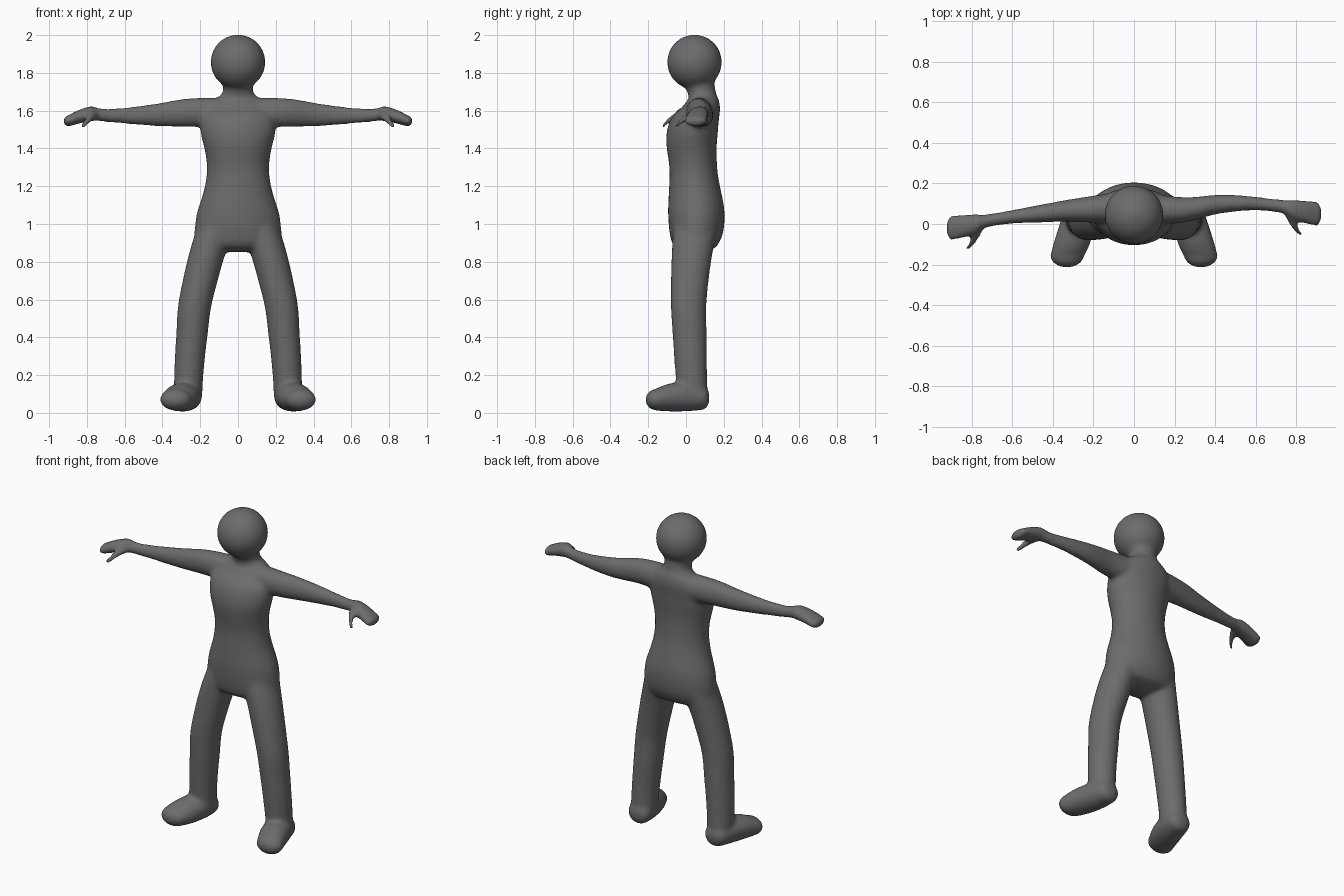
import bpy, bmesh, math

cube = bpy.data.objects.get("Cube")
if cube:
    bpy.data.objects.remove(cube)

SIDES, STEPS = 28, 6
skin = bmesh.new()


def spline(before, start, end, after, t):
    """Point on a smooth curve from start to end."""
    ease = t * t * (3 - 2 * t)
    leaving = start + (end - before) / 2 * t
    arriving = end - (after - start) / 2 * (1 - t)
    return leaving + (arriving - leaving) * ease


def rounded_end(section, bulge):
    """Shrinking sections that close a tube with a dome."""
    position, across, up, width, height = section
    for degrees in (30, 60, 80):
        angle = math.radians(degrees)
        shrink = math.cos(angle)
        yield (position + bulge * math.sin(angle), across, up, width * shrink, height * shrink)


def loft(axis, rows, first_bulge, last_bulge, side=1):
    """Tube along an axis; each row is position, two centres and two radii."""
    padded = [rows[0], *rows, rows[-1]]
    sections = list(rounded_end(rows[0], first_bulge))[::-1]
    for i in range(len(rows) - 1):
        for step in range(STEPS):
            sections.append([spline(*values, step / STEPS) for values in zip(*padded[i:i + 4])])
    sections.append(rows[-1])
    sections.extend(rounded_end(rows[-1], last_bulge))

    rings = []
    for position, across, up, width, height in sections:
        ring = []
        for k in range(SIDES):
            angle = math.tau * k / SIDES
            u = across + width * math.cos(angle)
            v = up + height * math.sin(angle)
            x, y, z = {"x": (position, u, v), "y": (u, position, v), "z": (u, v, position)}[axis]
            ring.append(skin.verts.new((x * side, y, z)))
        rings.append(ring)

    faces = [skin.faces.new(rings[0]), skin.faces.new(rings[-1])]
    for lower, upper in zip(rings, rings[1:]):
        for k in range(SIDES):
            after = (k + 1) % SIDES
            faces.append(skin.faces.new((lower[k], lower[after], upper[after], upper[k])))
    bmesh.ops.recalc_face_normals(skin, faces=faces)


def swing(rows, along, depth, amount):
    """Move rows forward, more so towards the hand."""
    swung = []
    for row in rows:
        row = list(row)
        reach = (row[along] - .28) / .25
        row[depth] -= amount * min(max(reach, 0), 1)
        swung.append(row)
    return swung


# Torso and neck
loft("z", [(.9, 0, .05, .23, .125),
           (1.05, 0, .055, .22, .15),
           (1.28, 0, .04, .165, .127),
           (1.5, 0, .035, .2, .135),
           (1.62, 0, .08, .17, .1),
           (1.69, 0, .085, .085, .075),
           (1.76, 0, .05, .1, .1)], -.05, .05)

# Head
head = bmesh.ops.create_uvsphere(skin, u_segments=SIDES, v_segments=SIDES, radius=.145)
bmesh.ops.translate(skin, verts=head["verts"], vec=(0, .045, 1.857))

leg = [(.08, .265, .035, .075, .08),
       (.4, .245, .02, .083, .09),
       (.7, .2, .02, .093, .1),
       (1, .11, .055, .1, .12)]
foot = [(.09, .265, .08, .07, .065),
        (-.04, .29, .085, .09, .078),
        (-.16, .33, .07, .085, .058)]
arm = [(.05, .08, 1.585, .08, .08),
       (.25, .07, 1.59, .062, .076),
       (.45, .1, 1.577, .045, .058),
       (.7, .09, 1.575, .032, .035),
       (.78, .07, 1.583, .05, .041),
       (.9, .05, 1.545, .062, .03)]
thumb = [(.05, .77, 1.575, .03, .025),
         (-.01, .79, 1.555, .02, .02),
         (-.05, .82, 1.52, .015, .015)]

# Limbs on both sides, with the right arm held further forward
for side, forward in ((1, 0), (-1, .07)):
    loft("z", leg, -.03, .05, side)
    loft("y", foot, .035, -.055, side)
    loft("x", swing(arm, 0, 1, forward), -.02, .025, side)
    loft("y", swing(thumb, 1, 0, forward), .02, -.01, side)

mesh = bpy.data.meshes.new("body")
skin.to_mesh(mesh)
skin.free()
body = bpy.data.objects.new("body", mesh)
bpy.context.collection.objects.link(body)

# Fuse the parts into one soft skin
fuse = body.modifiers.new("fuse", "REMESH")
fuse.mode = "VOXEL"
fuse.voxel_size = .01
fuse.use_smooth_shade = True
soften = body.modifiers.new("soften", "SMOOTH")
soften.factor = .5
soften.iterations = 14

# Skin colour
grey = bpy.data.materials.new("dark grey")
grey.use_nodes = True
colour = (.15, .15, .15, 1)
grey.diffuse_color = colour
grey.node_tree.nodes["Principled BSDF"].inputs["Base Color"].default_value = colour
mesh.materials.append(grey)
